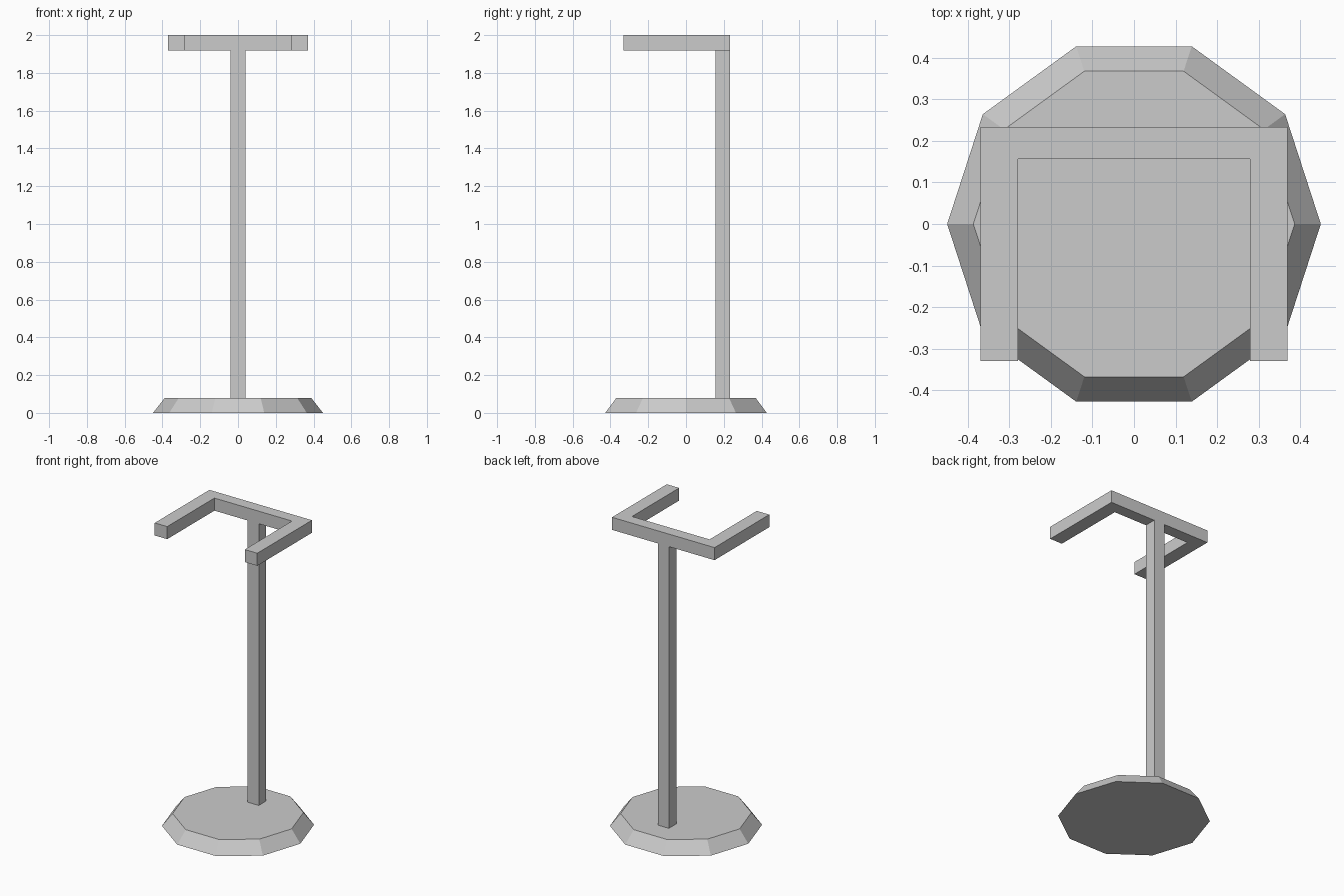
import bpy, bmesh, math

if "Cube" in bpy.data.objects:
    bpy.data.objects.remove(bpy.data.objects["Cube"])


def prism(name, bottom, z0, z1, top=None):
    """Closed flat-shaded solid between a bottom outline and a top outline."""
    top = top or bottom
    bm = bmesh.new()
    lo = [bm.verts.new((x, y, z0)) for x, y in bottom]
    hi = [bm.verts.new((x, y, z1)) for x, y in top]
    bm.faces.new(lo[::-1])
    bm.faces.new(hi)
    n = len(lo)
    for i in range(n):
        j = (i + 1) % n
        bm.faces.new((lo[i], lo[j], hi[j], hi[i]))
    bmesh.ops.recalc_face_normals(bm, faces=bm.faces)
    mesh = bpy.data.meshes.new(name)
    bm.to_mesh(mesh)
    bm.free()
    obj = bpy.data.objects.new(name, mesh)
    bpy.context.collection.objects.link(obj)
    return obj


def ring(r, n=10):
    return [(r * math.cos(math.tau * i / n), r * math.sin(math.tau * i / n))
            for i in range(n)]


BACK, INNER, FRONT = 0.234, 0.157, -0.33

# Ten-sided tapered foot
prism("base", ring(0.45), 0, 0.08, ring(0.387))

# Square upright set towards the back
prism("post", [(-0.04, INNER), (0.04, INNER), (0.04, BACK), (-0.04, BACK)], 0.08, 1.92)

# U-shaped fork open to the front, mirrored half outline
half = [(0.37, BACK), (0.37, FRONT), (0.28, FRONT), (0.28, INNER)]
prism("fork", half + [(-x, y) for x, y in half[::-1]], 1.918, 2.0)
